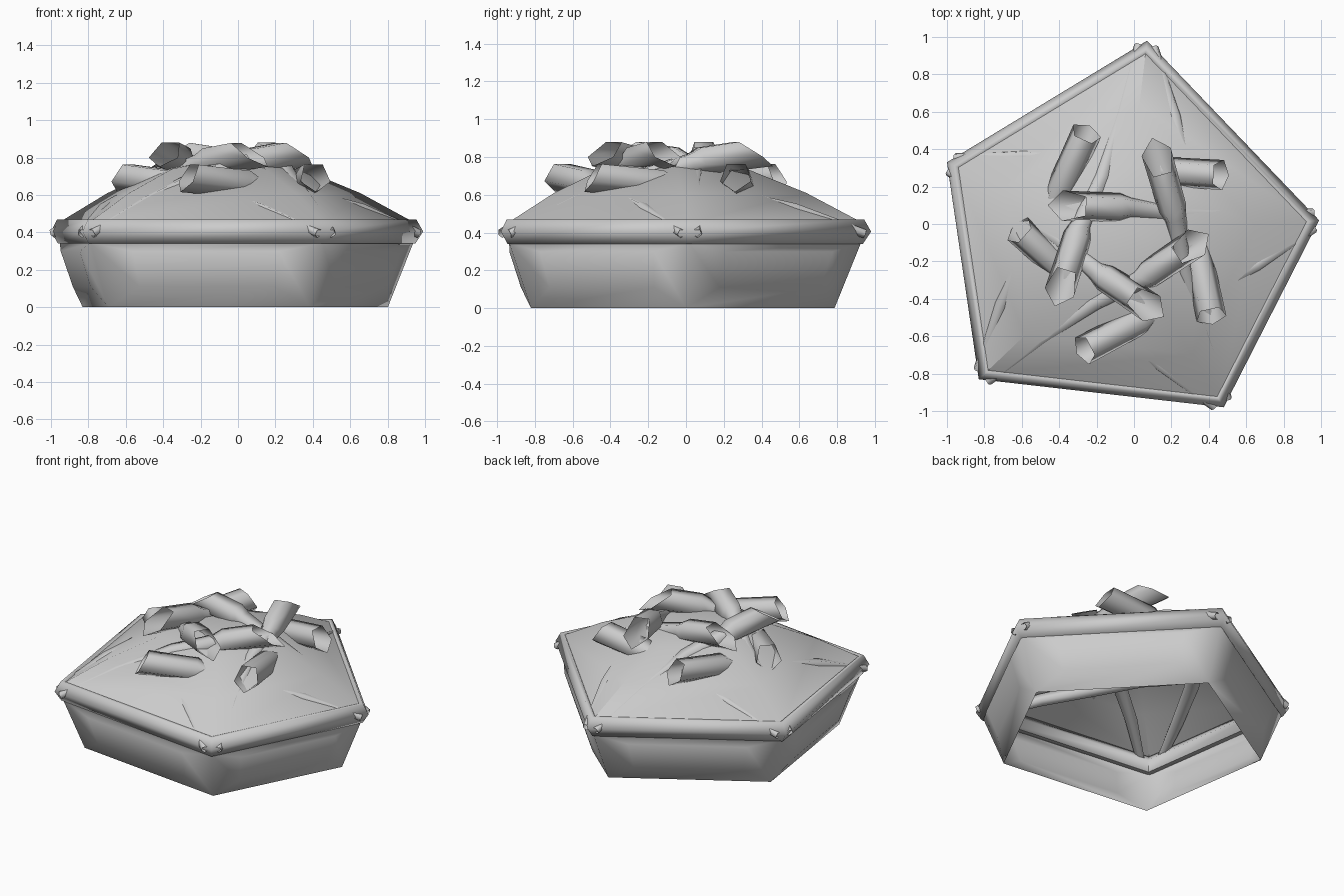
import bpy
import bmesh
import math
from mathutils import Vector

cube = bpy.data.objects.get("Cube")
if cube:
    bpy.data.objects.remove(cube, do_unlink=True)

grey = bpy.data.materials.new("plain_grey")
grey.use_nodes = True
grey.diffuse_color = (0.6, 0.6, 0.6, 1)
grey.node_tree.nodes["Principled BSDF"].inputs["Base Color"].default_value = (0.6, 0.6, 0.6, 1)

# Slightly uneven pentagon that every ring is scaled from
corners = [Vector(p) for p in ((0.07, 0.98), (-1.0, 0.33), (-0.83, -0.83), (0.48, -0.98), (0.99, 0.02))]
centre = sum(corners, Vector((0, 0))) / len(corners)


def ring(bm, scale, z):
    return [bm.verts.new((*(centre + (c - centre) * scale), z)) for c in corners]


def bridge(bm, a, b):
    n = len(a)
    for i in range(n):
        j = (i + 1) % n
        bm.faces.new((a[i], a[j], b[j], b[i]))


def finish(bm, name, angle):
    mesh = bpy.data.meshes.new(name)
    bm.to_mesh(mesh)
    bm.free()
    mesh.materials.append(grey)
    obj = bpy.data.objects.new(name, mesh)
    bpy.context.collection.objects.link(obj)
    bpy.ops.object.select_all(action='DESELECT')
    obj.select_set(True)
    bpy.context.view_layer.objects.active = obj
    bpy.ops.object.shade_smooth_by_angle(angle=math.radians(angle))


# Open-bottomed flared wall with a raised panel on each side
bm = bmesh.new()
low, high = ring(bm, 0.82, 0), ring(bm, 0.95, 0.345)
for i in range(5):
    j = (i + 1) % 5
    quad = (low[i], low[j], high[j], high[i])
    a, b, c, d = (v.co for v in quad)
    out = (b - a).cross(d - a).normalized() * 0.038
    panel = []
    for u, v in ((0.18, 0.35), (0.82, 0.35), (0.82, 0.9), (0.18, 0.9)):
        panel.append(bm.verts.new(a.lerp(b, u).lerp(d.lerp(c, u), v) + out))
    bm.faces.new(panel)
    bridge(bm, quad, panel)
finish(bm, "wall", 85)

# Bevelled rim bar
bm = bmesh.new()
section = ((1.0, 0.405), (0.965, 0.47), (0.94, 0.47), (0.89, 0.41), (0.915, 0.34), (0.96, 0.34))
rings = [ring(bm, s, z) for s, z in section]
for a, b in zip(rings, rings[1:] + rings[:1]):
    bridge(bm, a, b)
bmesh.ops.recalc_face_normals(bm, faces=bm.faces)
finish(bm, "rim", 70)

# Low five-sided roof shell
bm = bmesh.new()
rings = [ring(bm, s, z) for s, z in ((0.96, 0.45), (0.68, 0.61), (0.38, 0.74), (0.16, 0.775))]
for a, b in zip(rings, rings[1:]):
    bridge(bm, a, b)
bm.faces.new(rings[-1])
finish(bm, "roof", 40)


# Five-sided hollow horn, thin at the rim, wide and cut on a slant at its free end
def horn(name, start, end, heights, slant):
    bm = bmesh.new()
    flat = Vector(end) - Vector(start)
    side = Vector((-flat.y, flat.x)).normalized()
    bows = (0, 0.03, 0.03, 0, 0, 0)
    steps = (-0.01, 0.25, 0.5, 0.69, 0.73, 1)
    radii = (0.025, 0.042, 0.05, 0.062, 0.08, 0.085)
    points = []
    for t, bow, z in zip(steps, bows, heights):
        points.append(Vector((*(Vector(start) + flat * t + side * bow), z)))
    across = Vector((side.x, side.y, 0))
    previous = None
    for k, (p, r) in enumerate(zip(points, radii)):
        along = (points[min(k + 1, 5)] - points[max(k - 1, 0)]).normalized()
        up = along.cross(across)
        cut = slant if k == 5 else 0
        loop = []
        for s in range(5):
            t = math.tau * s / 5 - math.pi / 2
            offset = across * math.cos(t) + up * math.sin(t) - along * cut * (1 + math.sin(t))
            loop.append(bm.verts.new(p + offset * r))
        if previous:
            bridge(bm, previous, loop)
        previous = loop
    bmesh.ops.recalc_face_normals(bm, faces=bm.faces)
    finish(bm, name, 80)


# Upper horns lie over the roof, lower horns run mostly beneath it
upper_ends = ((-0.42, -0.43), (0.15, -0.49), (0.39, -0.06), (0.1, 0.45), (-0.45, 0.1))
lower_ends = ((0.42, -0.53), (0.5, 0.26), (-0.24, 0.52), (-0.64, -0.01), (-0.3, -0.69))
for i, c in enumerate(corners):
    begin = centre + (c - centre) * 0.96
    skew = Vector((centre.y - c.y, c.x - centre.x)).normalized() * 0.045
    horn(f"upper_horn_{i + 1}", begin + skew, upper_ends[i], (0.395, 0.56, 0.695, 0.765, 0.785, 0.835), 1.2)
    horn(f"lower_horn_{i + 1}", begin - skew, lower_ends[i], (0.395, 0.52, 0.595, 0.645, 0.665, 0.70), 0.45)
